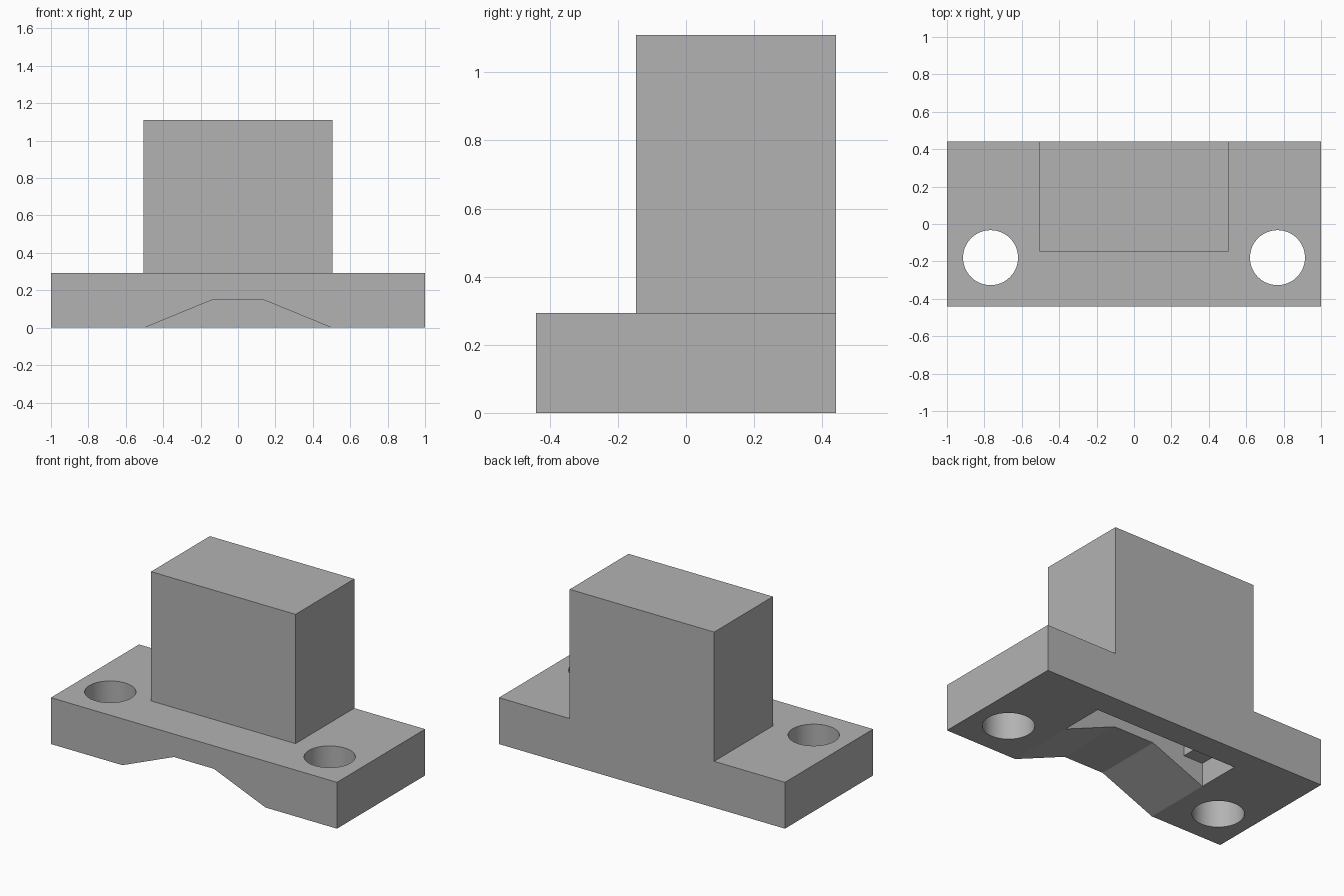
import bpy, bmesh, math
from mathutils import Matrix

if "Cube" in bpy.data.objects:
    bpy.data.objects.remove(bpy.data.objects["Cube"], do_unlink=True)

grey = bpy.data.materials.new("plain grey")
grey.use_nodes = True
colour = (0.45, 0.45, 0.45, 1)
grey.diffuse_color = colour
grey.node_tree.nodes["Principled BSDF"].inputs["Base Color"].default_value = colour


def add_object(name, bm):
    bmesh.ops.recalc_face_normals(bm, faces=bm.faces)
    mesh = bpy.data.meshes.new(name)
    bm.to_mesh(mesh)
    bm.free()
    mesh.materials.append(grey)
    ob = bpy.data.objects.new(name, mesh)
    bpy.context.collection.objects.link(ob)
    return ob


def prism(name, profile, y0, y1):
    """Extrude an (x, z) profile from y0 to y1."""
    bm = bmesh.new()
    face = bm.faces.new([bm.verts.new((x, y0, z)) for x, z in profile])
    ext = bmesh.ops.extrude_face_region(bm, geom=[face])
    moved = [g for g in ext["geom"] if isinstance(g, bmesh.types.BMVert)]
    bmesh.ops.translate(bm, verts=moved, vec=(0, y1 - y0, 0))
    return add_object(name, bm)


def box(name, half, y0, y1, z0, z1):
    return prism(name, [(-half, z0), (half, z0), (half, z1), (-half, z1)], y0, y1)


def drill(name, x, y, radius):
    bm = bmesh.new()
    bmesh.ops.create_cone(bm, cap_ends=True, segments=64, radius1=radius,
                          radius2=radius, depth=1, matrix=Matrix.Translation((x, y, 0)))
    return add_object(name, bm)


def cut(target, cutter):
    cutter.hide_render = True
    mod = target.modifiers.new("cut", "BOOLEAN")
    mod.operation = "DIFFERENCE"
    mod.solver = "EXACT"
    mod.object = cutter
    bpy.context.view_layer.objects.active = target
    bpy.ops.object.modifier_apply(modifier=mod.name)
    bpy.data.objects.remove(cutter, do_unlink=True)


TOWER, INNER, DEPTH = 0.505, 0.365, 0.44
BASE_TOP, TOP, LEDGE = 0.293, 1.11, 0.148

# Flanged base and upright block
base = box("mounting_base", 1, -DEPTH, DEPTH, 0, BASE_TOP)
tower = box("upright_block", TOWER, -0.147, DEPTH, BASE_TOP, TOP)

# Wide pocket underneath, narrower cavity running up into the block
cut(base, box("pocket_cutter", 0.5, 0, 0.28, -0.1, LEDGE))
for part in (base, tower):
    cut(part, box("cavity_cutter", INNER, 0, 0.28, 0.1, 0.97))

# Sloped relief at the front of the underside
relief = [(-0.5, -0.1), (0.5, -0.1), (0.5, 0), (0.14, LEDGE), (-0.14, LEDGE), (-0.5, 0)]
cut(base, prism("relief_cutter", relief, -0.6, 0.05))

# Bolt holes
for side in (-1, 1):
    cut(base, drill("bolt_hole_cutter", side * 0.767, -0.18, 0.147))

bpy.ops.object.select_all(action="DESELECT")
base.select_set(True)
bpy.context.view_layer.objects.active = base
bpy.ops.object.shade_smooth_by_angle(angle=math.radians(15))
